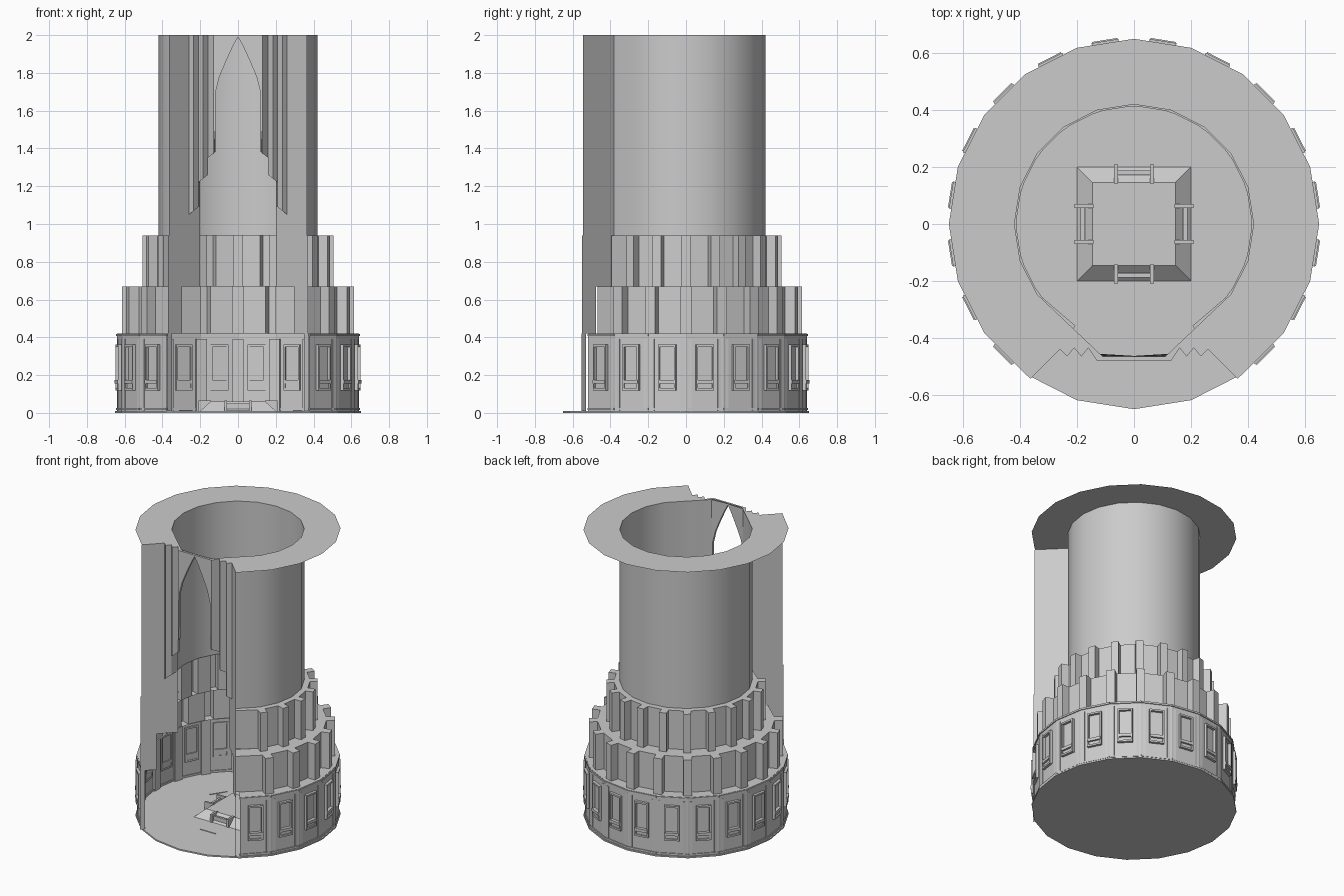
import bpy, bmesh
from math import sin, cos, radians, pi
from mathutils import Matrix, Vector

if "Cube" in bpy.data.objects:
    bpy.data.objects.remove(bpy.data.objects["Cube"])


def mesh(name, verts, faces, smooth=False):
    me = bpy.data.meshes.new(name)
    me.from_pydata(verts, [], faces)
    ob = bpy.data.objects.new(name, me)
    bpy.context.collection.objects.link(ob)
    if smooth:
        bpy.context.view_layer.objects.active = ob
        ob.select_set(True)
        bpy.ops.object.shade_smooth_by_angle(angle=radians(30))
        ob.select_set(False)
    return ob


def polar(r, deg, off=0):
    """Angle measured from the back (+y), off = tangential shift."""
    a = radians(deg)
    return (r * sin(a) + off * cos(a), r * cos(a) - off * sin(a))


def wall(name, pts, z0, z1, smooth=False):
    n = len(pts)
    v = [(x, y, z0) for x, y in pts] + [(x, y, z1) for x, y in pts]
    return mesh(name, v, [(i + 1, i, n + i, n + i + 1) for i in range(n - 1)], smooth)


def ledge(name, outer, inner, z):
    n = len(outer)
    v = [(x, y, z) for x, y in outer + inner]
    return mesh(name, v, [(i + 1, i, n + i, n + i + 1) for i in range(n - 1)])


def prism(name, pts, z0, z1):
    n = len(pts)
    v = [(x, y, z) for (x, y), z in zip(pts, z0)] + [(x, y, z1) for x, y in pts]
    f = [(i, (i + 1) % n, n + (i + 1) % n, n + i) for i in range(n)]
    return mesh(name, v, f + [tuple(range(n))[::-1], tuple(range(n, 2 * n))])


def boxes(name, items):
    """items: (angle, radius, shift, z, width, depth, height) boxes set around the axis."""
    bm = bmesh.new()
    for deg, r, off, z, w, d, h in items:
        x, y = polar(r, deg, off)
        m = Matrix.Translation((x, y, z)) @ Matrix.Rotation(-radians(deg), 4, 'Z') @ Matrix.Diagonal((w, d, h, 1))
        bmesh.ops.create_cube(bm, size=1, matrix=m)
    ob = mesh(name, [], [])
    bm.to_mesh(ob.data)
    bm.free()


def cone(name, n, r1, r2, z0, z1, turn=0):
    bm = bmesh.new()
    m = Matrix.Translation((0, 0, (z0 + z1) / 2)) @ Matrix.Rotation(turn, 4, 'Z')
    bmesh.ops.create_cone(bm, cap_ends=True, segments=n, radius1=r1, radius2=r2, depth=z1 - z0, matrix=m)
    ob = mesh(name, [], [])
    bm.to_mesh(ob.data)
    bm.free()


def flip(pts):
    return [(-x, y) for x, y in pts]


# Floor disc, raised plinth and its clamps
cone("floor", 20, 0.65, 0.65, 0, 0.01)
cone("plinth", 4, 0.2 * 2 ** .5, 0.145 * 2 ** .5, 0.01, 0.06, pi / 4)
boxes("plinth_clamps", [(q * 90, 0.175, s * 0.064, 0.038, 0.014, 0.066, 0.055) for q in range(4) for s in (-1, 1)])
boxes("plinth_panels", [(q * 90, 0.18, 0, 0.035, 0.12, 0.015, 0.03) for q in range(4)])
boxes("floor_slots", [(a, 0.33, 0, 0.008, 0.12, 0.006, 0.012) for a in (180, 72, -57)])

# Base drum, open at the front
base = [polar(0.64, a * 18) for a in range(-8, 9)]
wall("base_wall", base, 0.01, 0.42)
mids = [a * 18 + 9 for a in range(-8, 8)]
R = 0.632
boxes("base_window_frames", [b for a in mids for b in (
    (a, R + .005, -.043, .24, .01, .026, .24), (a, R + .005, .043, .24, .01, .026, .24),
    (a, R + .005, 0, .355, .096, .026, .012), (a, R + .007, 0, .165, .09, .03, .02),
    (a, R + .005, 0, .125, .096, .026, .012), (a, R + .002, 0, .145, .08, .014, .04))])
boxes("base_inner_pilasters", [(a * 18, 0.63, 0, 0.2, 0.06, 0.016, 0.38) for a in range(-7, 8)])
boxes("base_trim", [(a, R, 0, z, 0.2, 0.012, 0.012) for a in mids for z in (0.02, 0.412)])


# Ribbed tiers: folded wall with a square rib at every corner
def tier(name, r, rib, w, end, z0, z1, inner):
    pts = [polar(r, -end)]
    for k in range(-7, 8):
        pts += [polar(r, k * 18, -w), polar(rib, k * 18, -w), polar(rib, k * 18, w), polar(r, k * 18, w)]
    pts.append(polar(r, end))
    wall(name + "_wall", pts, z0, z1)
    ins = [Vector(p).normalized() * inner for p in pts]
    ledge(name + "_top", pts, [tuple(p) for p in ins], z1)
    return pts


tier("lower_tier", 0.56, 0.615, 0.028, 147, 0.42, 0.67, 0.455)
tier("upper_tier", 0.455, 0.505, 0.024, 150, 0.67, 0.94, 0.412)
ledge("base_top", base, [polar(0.555, a * 18) for a in range(-8, 9)], 0.42)

# Shaft with flat slanting sides towards the portal
ring = [polar(0.42, a * 18) for a in range(-7, 8)]
shaft = [(-0.2, -0.38)] + ring + [(0.2, -0.38)]
wall("shaft", shaft, 0.94, 2, True)

# Portal: splayed side sheets, hanging stepped columns, pointed arch
arch = [(0.128, 1.37), (0.12, 1.5), (0.118, 1.7), (0.098, 1.78), (0.06, 1.87), (0.025, 1.945), (0, 1.99)]
cols = [([(.26, -.44), (.235, -.465), (.21, -.435), (.2, -.38)], 1.05, .26),
        ([(.21, -.435), (.185, -.465), (.16, -.435), (.16, -.42), (.2, -.38)], 1.22, .21),
        ([(.16, -.435), (.13, -.48), (.125, -.48), (.12, -.458), (.16, -.42)], 1.35, .16)]
for side in (1, -1):
    tag = "right" if side == 1 else "left"
    fl = (lambda p: p) if side == 1 else flip
    diag = lambda x: (x, -0.545 + (0.365 - x) * 1.0)
    for i, (xo, xi, z0, z1) in enumerate([(.372, .35, .01, .42), (.37, .297, .42, .67),
                                          (.37, .2, .67, .94), (.365, .2, .94, 2)]):
        wall(f"portal_side_{tag}_{i}", fl([diag(xo), diag(xi)]), z0, z1)
    for i, (pts, zb, x0) in enumerate(cols):
        prism(f"portal_column_{tag}_{i}", fl(pts), [zb + (x0 - x) * 0.8 for x, y in pts], 2)
    # arch face from curve to column, plus its reveal
    a = arch + [(0, 2)]
    n = len(a)
    v = [(side * x, -.48, z) for x, z in a] + [(side * .13, -.48, z) for x, z in a]
    v += [(side * x, -.463, z) for x, z in a]
    f = [(i, i + 1, n + i + 1, n + i) for i in range(n - 1)]
    f += [(i, i + 1, 2 * n + i + 1, 2 * n + i) for i in range(n - 2)]
    mesh("arch_" + tag, v, f)
    # back of the arch wall, closing the shaft
    v = [(side * x, -.463, z) for x, z in a] + [(side * .13, -.455, z) for x, z in a]
    mesh("arch_back_" + tag, v, [(i, i + 1, n + i + 1, n + i) for i in range(n - 1)])

# Top plate: disc with shaft hole and the portal outline cut into the front
front = [(.363, -.543), (.26, -.44), (.235, -.465), (.21, -.435), (.185, -.465), (.16, -.435), (.13, -.48)]
outer = [polar(0.65, a * 18) for a in range(-8, 9)] + front + flip(front)[::-1]
hole = ring + [(.11, -.465), (-.11, -.465)]
bm = bmesh.new()
edges = []
for loop in (outer, hole):
    vs = [bm.verts.new((x, y, 2)) for x, y in loop]
    edges += [bm.edges.new((vs[i - 1], vs[i])) for i in range(len(vs))]
bmesh.ops.triangle_fill(bm, edges=edges, use_beauty=True, use_dissolve=False, normal=(0, 0, 1))
bmesh.ops.dissolve_limit(bm, angle_limit=0.01, verts=bm.verts[:], edges=bm.edges[:])
plate = mesh("top_plate", [], [])
bm.to_mesh(plate.data)
bm.free()
